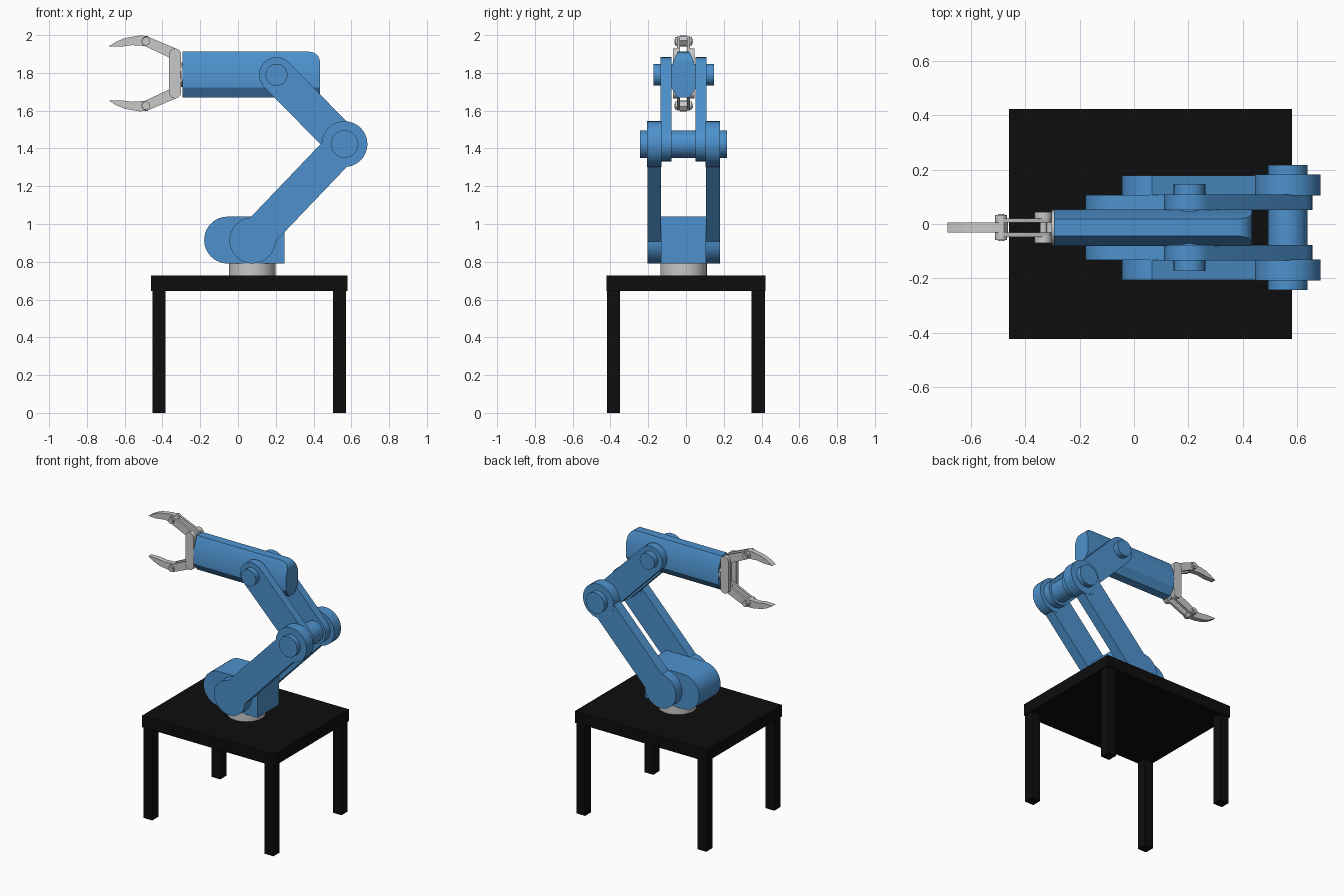
import bpy, bmesh, math
from math import sin, cos, pi

if "Cube" in bpy.data.objects:
    bpy.data.objects.remove(bpy.data.objects["Cube"])


def material(name, rgb):
    m = bpy.data.materials.new(name)
    m.diffuse_color = (*rgb, 1)
    m.use_nodes = True
    m.node_tree.nodes["Principled BSDF"].inputs["Base Color"].default_value = m.diffuse_color
    return m


BLUE = material("arm_blue", (0.075, 0.285, 0.61))
GREY = material("gripper_grey", (0.58, 0.58, 0.58))
BLACK = material("table_black", (0.004, 0.004, 0.004))
CY = -0.013   # centre plane of the arm
CZ = 1.797    # centre height of the gripper


def finish(name, bm, mat):
    bmesh.ops.recalc_face_normals(bm, faces=bm.faces)
    me = bpy.data.meshes.new(name)
    bm.to_mesh(me)
    bm.free()
    ob = bpy.data.objects.new(name, me)
    bpy.context.collection.objects.link(ob)
    me.materials.append(mat)
    bpy.ops.object.select_all(action='DESELECT')
    ob.select_set(True)
    bpy.context.view_layer.objects.active = ob
    bpy.ops.object.shade_smooth_by_angle(angle=math.radians(30))
    return ob


def loft(name, rings, mat):
    """Skin a list of equal-length point rings and cap both ends."""
    bm = bmesh.new()
    rows = [[bm.verts.new(p) for p in r] for r in rings]
    n = len(rows[0])
    for a, b in zip(rows, rows[1:]):
        for i in range(n):
            bm.faces.new((a[i], a[(i + 1) % n], b[(i + 1) % n], b[i]))
    bm.faces.new(rows[0])
    bm.faces.new(rows[-1])
    return finish(name, bm, mat)


def prism(name, pts, y0, y1, mat):
    """Extrude an x-z outline between two depths measured from the arm plane."""
    return loft(name, [[(x, CY + y, z) for x, z in pts] for y in (y0, y1)], mat)


def pair(name, pts, y0, y1, mat):
    """Two mirrored plates, one on each side of the arm plane."""
    prism("front_" + name, pts, -y1, -y0, mat)
    prism("back_" + name, pts, y0, y1, mat)


def arc(c, r, a0, a1, n=16):
    return [(c[0] + r * cos(a0 + (a1 - a0) * i / n),
             c[1] + r * sin(a0 + (a1 - a0) * i / n)) for i in range(n + 1)]


def circle(c, r, n=32):
    return arc(c, r, 0, 2 * pi, n)[:-1]


def capsule(a, b, ra, rb):
    t = math.atan2(b[1] - a[1], b[0] - a[0])
    return arc(a, ra, t + pi / 2, t + 1.5 * pi) + arc(b, rb, t - pi / 2, t + pi / 2)


def box(name, x0, x1, y0, y1, z0, z1, mat):
    return loft(name, [[(x0, y0, z), (x1, y0, z), (x1, y1, z), (x0, y1, z)]
                       for z in (z0, z1)], mat)


# Table
box("table_top", -0.46, 0.58, -0.422, 0.422, 0.645, 0.728, BLACK)
for xn, x in (("left", -0.452), ("right", 0.503)):
    for yn, y in (("front", -0.418), ("back", 0.348)):
        box(f"{yn}_{xn}_leg", x, x + 0.069, y, y + 0.069, 0, 0.65, BLACK)

# Turntable
loft("turntable", [[(x, y + CY, z) for x, y in circle((0.075, 0), 0.123, 40)]
                   for z in (0.725, 0.795)], GREY)

# Shoulder block: rounded at the left, square at the right
prism("shoulder_block", arc((-0.055, 0.915), 0.124, pi / 2, 1.5 * pi, 20)
      + [(0.247, 0.791), (0.247, 1.039)], -0.12, 0.12, BLUE)

# Lower links: a large round foot running into a narrower bar
SHOULDER, ELBOW, WRIST = (0.077, 0.913), (0.564, 1.423), (0.204, 1.79)
t = math.atan2(ELBOW[1] - SHOULDER[1], ELBOW[0] - SHOULDER[0])
k = math.asin(0.092 / 0.122)
nx, nz = -sin(t) * 0.092, cos(t) * 0.092
pair("lower_link", arc(SHOULDER, 0.122, t + k, t + 2 * pi - k, 28)
     + [(ELBOW[0] - nx, ELBOW[1] - nz), (ELBOW[0] + nx, ELBOW[1] + nz)],
     0.119, 0.192, BLUE)
pair("elbow_disc", circle(ELBOW, 0.121, 40), 0.117, 0.194, BLUE)
prism("elbow_shaft", circle(ELBOW, 0.073), -0.23, 0.23, BLUE)

# Upper links
pair("upper_link", capsule(ELBOW, WRIST, 0.091, 0.093), 0.064, 0.121, BLUE)
prism("forearm_shaft", circle(WRIST, 0.058), -0.16, 0.16, BLUE)


# Forearm: chamfered bar whose top corner is rounded at the rear end
def section(x, top):
    w = 0.031 + (1.912 - top) / 0.082 * 0.036
    half = [(0.031, 1.67), (0.067, 1.723), (0.067, 1.83), (w, top)]
    return [(x, CY + y, z) for y, z in half + [(-y, z) for y, z in half[::-1]]]


R = 0.055
loft("forearm", [section(-0.293, 1.912)]
     + [section(0.434 - R + R * sin(i * pi / 12), 1.912 - R + R * cos(i * pi / 12))
        for i in range(7)], BLUE)

# Wrist flange: stepped disc turned about the forearm axis
loft("wrist_flange", [[(x, CY + a, z) for a, z in circle((0, 1.79), r)]
                      for x, r in ((-0.33, 0.04), (-0.308, 0.045),
                                   (-0.302, 0.064), (-0.285, 0.064))], GREY)

# Palm: two side plates joined by a web
pair("palm_plate", capsule((-0.333, CZ - 0.1), (-0.333, CZ + 0.1), 0.032, 0.032),
     0.03, 0.057, GREY)
box("palm_web", -0.328, -0.302, CY - 0.05, CY + 0.05, CZ - 0.1, CZ + 0.1, GREY)

# Fingers, mirrored above and below the gripper centre
TIP = [(-0.685, 0.143), (-0.645, 0.168), (-0.60, 0.187), (-0.52, 0.201),
       (-0.478, 0.198), (-0.462, 0.175), (-0.485, 0.145), (-0.56, 0.15),
       (-0.62, 0.142)]
for side, s in (("upper", 1), ("lower", -1)):
    def at(pts):
        return [(x, CZ + s * z) for x, z in pts]
    pair(side + "_finger_link", at(capsule((-0.333, 0.102), (-0.485, 0.17), 0.029, 0.026)),
         0.018, 0.034, GREY)
    prism(side + "_finger_tip", at(TIP), -0.018, 0.018, GREY)
    pair(side + "_finger_collar", at(circle((-0.488, 0.17), 0.022, 20)),
         0.03, 0.046, GREY)
    prism(side + "_finger_pin", at(circle((-0.488, 0.17), 0.012, 16)), -0.049, 0.049, GREY)
    prism(side + "_palm_pin", at(circle((-0.333, 0.102), 0.013, 16)), -0.055, 0.055, GREY)
